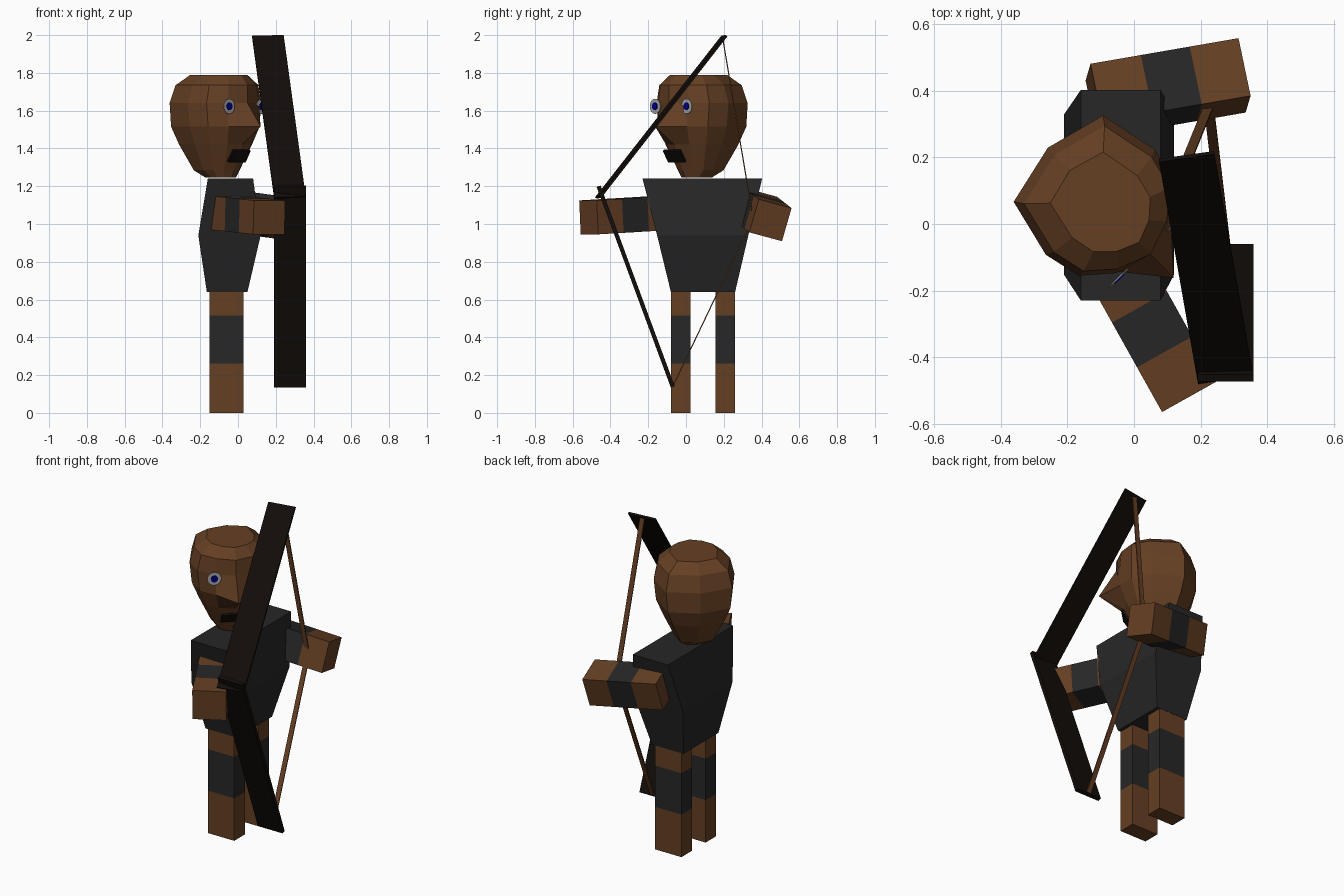
import bpy, bmesh, math
from mathutils import Vector, Matrix

if "Cube" in bpy.data.objects:
    bpy.data.objects.remove(bpy.data.objects["Cube"])


def material(name, rgb):
    m = bpy.data.materials.new(name)
    m.diffuse_color = (*rgb, 1)
    m.use_nodes = True
    m.node_tree.nodes["Principled BSDF"].inputs["Base Color"].default_value = m.diffuse_color
    return m


BROWN = material("brown", (0.13, 0.05, 0.017))
DARK = material("dark_cloth", (0.02, 0.02, 0.021))
BLACK = material("black_wood", (0.006, 0.004, 0.003))
GREY = material("eye_grey", (0.4, 0.4, 0.4))
NAVY = material("pupil_blue", (0.0, 0.0, 0.22))


def finish(name, bm, mat):
    bmesh.ops.recalc_face_normals(bm, faces=bm.faces)
    me = bpy.data.meshes.new(name)
    bm.to_mesh(me)
    bm.free()
    me.materials.append(mat)
    ob = bpy.data.objects.new(name, me)
    bpy.context.collection.objects.link(ob)
    return ob


def loft(name, rings, mat):
    """Skin a stack of equal-length point rings and cap both ends."""
    bm = bmesh.new()
    vs = [[bm.verts.new(p) for p in ring] for ring in rings]
    n = len(vs[0])
    for lo, hi in zip(vs, vs[1:]):
        for i in range(n):
            j = (i + 1) % n
            bm.faces.new((lo[i], lo[j], hi[j], hi[i]))
    bm.faces.new(vs[0][::-1])
    bm.faces.new(vs[-1])
    return finish(name, bm, mat)


def bar(name, a, b, side, width, thick, mat):
    """Box from a to b; side is the direction of its width."""
    a, b = Vector(a), Vector(b)
    d = (b - a).normalized()
    s = Vector(side)
    s = (s - d * s.dot(d)).normalized()
    u = s.cross(d)
    ring = [s * (i * width / 2) + u * (j * thick / 2)
            for i, j in ((-1, -1), (1, -1), (1, 1), (-1, 1))]
    return loft(name, [[p + r for r in ring] for p in (a, b)], mat)


def banded(name, a, b, cuts, side, width, thick):
    """Limb made of a skin, cloth and skin section."""
    a, b = Vector(a), Vector(b)
    stops = [0, *cuts, 1]
    for part, m, s, e in zip(("upper", "band", "lower"), (BROWN, DARK, BROWN), stops, stops[1:]):
        bar(f"{name}_{part}", a.lerp(b, s), a.lerp(b, e), side, width, thick, m)


# Legs
for label, y in (("right", -0.028), ("left", 0.207)):
    banded(f"{label}_leg", (-0.06, y, 0.645), (-0.06, y, 0), (0.2, 0.595), (1, 0, 0), 0.18, 0.103)

# Torso: three stacked rectangles
torso = [(-0.165, 0.05, -0.08, 0.26, 0.64),
         (-0.21, 0.12, -0.153, 0.33, 0.94),
         (-0.16, 0.08, -0.23, 0.403, 1.24)]
loft("torso", [[(x0, y0, z), (x1, y0, z), (x1, y1, z), (x0, y1, z)]
               for x0, x1, y0, y1, z in torso], DARK)

# Arms
banded("right_arm", (-0.07, -0.095, 1.06), (0.165, -0.515, 1.035), (0.36, 0.68),
       (0.87, 0.49, 0), 0.19, 0.18)
banded("left_arm", (-0.12, 0.37, 1.08), (0.325, 0.447, 1.02), (0.34, 0.67),
       (-0.17, 0.95, -0.26), 0.183, 0.183)

# Head, turned to look along the diagonal
ANGLE = math.radians(44)
LAT = Vector((math.cos(ANGLE), math.sin(ANGLE), 0))
FWD = Vector((math.sin(ANGLE), -math.cos(ANGLE), 0))
MID = -0.027


def face_point(f, l, z):
    return FWD * f + LAT * (l + MID) + Vector((0, 0, z))


# Half outline: nose line, cheek, temple, side, back corner, back
outline = [(1, 0), (0.82, 0.5), (0.5, 0.88), (0.0, 1), (-0.8, 0.82), (-1, 0)]
full = outline + [(f, -w) for f, w in outline[-2:0:-1]]
# z, front, back, half width, nose line
levels = [(1.245, -0.02, -0.17, 0.075, -0.02), (1.285, 0.0, -0.24, 0.11, 0.0),
          (1.42, 0.07, -0.31, 0.175, 0.06), (1.515, 0.11, -0.345, 0.215, 0.2),
          (1.64, 0.11, -0.345, 0.228, 0.10), (1.735, 0.10, -0.315, 0.205, 0.10),
          (1.79, 0.05, -0.25, 0.135, 0.05)]
rings = []
for z, fr, bk, w, nose in levels:
    c, h = (fr + bk) / 2, (fr - bk) / 2
    rings.append([face_point(nose if i == 0 else c + f * h, l * w, z)
                  for i, (f, l) in enumerate(full)])
loft("head", rings, BROWN)

# Eyes
for label, off in (("right", -0.12), ("left", 0.12)):
    for part, r, f, m in (("eye", 0.04, 0.086, GREY), ("pupil", 0.02, 0.09, NAVY)):
        loft(f"{label}_{part}",
             [[face_point(g, off + r * math.cos(t), 1.623 + r * math.sin(t))
               for t in (math.tau * k / 20 for k in range(20))] for g in (f - 0.004, f)], m)

# Mouth
bar("mouth", face_point(0.028, -0.012, 1.33), face_point(0.066, -0.012, 1.39),
    LAT, 0.128, 0.012, BLACK)

# Bow limbs
bar("bow_upper_limb", (0.275, -0.465, 1.14), (0.158, 0.203, 1.995), (0.99, 0.12, 0), 0.168, 0.012, BLACK)
bar("bow_lower_limb", (0.275, -0.463, 1.2), (0.275, -0.07, 0.138), (1, 0.0, 0), 0.168, 0.022, BLACK)

# Bow string, drawn back to the left hand
draw = (0.225, 0.355, 1.03)
bar("string_upper", draw, (0.16, 0.195, 1.98), (1, 0, 0), 0.03, 0.006, BROWN)
bar("string_lower", draw, (0.275, -0.065, 0.15), (1, 0, 0), 0.03, 0.006, BROWN)
